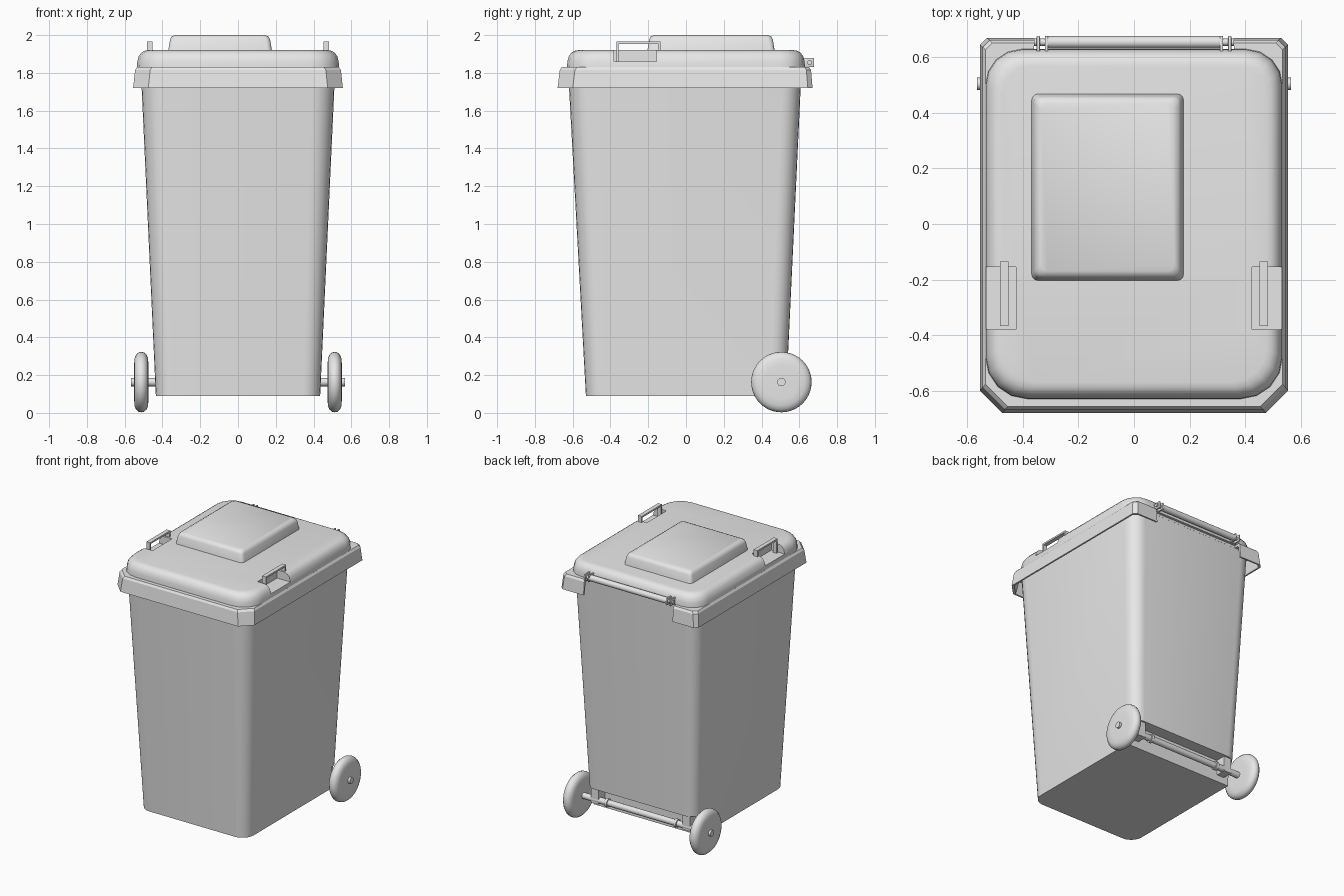
import bpy, bmesh, math
from mathutils import Matrix, Vector

old = bpy.data.objects.get("Cube")
if old:
    bpy.data.objects.remove(old, do_unlink=True)

grey = bpy.data.materials.new("plain_grey")
grey.use_nodes = True
COLOUR = (0.8, 0.8, 0.8, 1)
grey.diffuse_color = COLOUR
grey.node_tree.nodes["Principled BSDF"].inputs["Base Color"].default_value = COLOUR


def finish(bm, name, angle=35):
    bmesh.ops.recalc_face_normals(bm, faces=bm.faces)
    mesh = bpy.data.meshes.new(name)
    bm.to_mesh(mesh)
    bm.free()
    mesh.materials.append(grey)
    ob = bpy.data.objects.new(name, mesh)
    bpy.context.collection.objects.link(ob)
    bpy.ops.object.select_all(action="DESELECT")
    ob.select_set(True)
    bpy.context.view_layer.objects.active = ob
    bpy.ops.object.shade_smooth_by_angle(angle=math.radians(angle))
    return ob


def outline(hx, front, back, z, r_front, r_back, seg):
    """Rectangle with rounded (or chamfered, seg=1) corners."""
    pts = []
    corners = [(1, 1, r_back), (-1, 1, r_back), (-1, -1, r_front), (1, -1, r_front)]
    for k, (sx, sy, r) in enumerate(corners):
        cx = sx * (hx - r)
        cy = back - r if sy > 0 else front + r
        for i in range(seg + 1):
            a = math.pi / 2 * (k + i / seg)
            pts.append(Vector((cx + r * math.cos(a), cy + r * math.sin(a), z)))
    return pts


def loft(name, rings, closed=False, angle=35):
    bm = bmesh.new()
    rows = [[bm.verts.new(p) for p in ring] for ring in rings]
    n = len(rows[0])
    pairs = list(zip(rows, rows[1:]))
    if closed:
        pairs.append((rows[-1], rows[0]))
    else:
        bm.faces.new(rows[0])
        bm.faces.new(rows[-1])
    for a, b in pairs:
        for i in range(n):
            j = (i + 1) % n
            bm.faces.new((a[i], a[j], b[j], b[i]))
    return finish(bm, name, angle)


def box(name, lo, hi, bevel=0):
    lo, hi = Vector(lo), Vector(hi)
    bm = bmesh.new()
    bmesh.ops.create_cube(bm, size=1, matrix=Matrix.Translation((lo + hi) / 2)
                          @ Matrix.Diagonal((*(hi - lo), 1)))
    if bevel:
        bmesh.ops.bevel(bm, geom=bm.edges[:], offset=bevel, segments=2,
                        profile=0.5, affect="EDGES")
    return finish(bm, name)


def turned(name, profile, y, z, seg=32):
    """Solid turned around an x-parallel axis; profile is (x, radius)."""
    rings = [[Vector((x, y + r * math.cos(2 * math.pi * i / seg),
                      z + r * math.sin(2 * math.pi * i / seg))) for i in range(seg)]
             for x, r in profile]
    return loft(name, rings)


def cut(target, lo, hi):
    cutter = box("cutter", lo, hi)
    cutter.hide_render = True
    mod = target.modifiers.new("cut", "BOOLEAN")
    mod.operation = "DIFFERENCE"
    mod.solver = "EXACT"
    mod.object = cutter
    bpy.ops.object.select_all(action="DESELECT")
    target.select_set(True)
    bpy.context.view_layer.objects.active = target
    bpy.ops.object.modifier_apply(modifier=mod.name)
    bpy.data.objects.remove(cutter, do_unlink=True)
    bpy.ops.object.shade_smooth_by_angle(angle=math.radians(35))


# Tapered body with a step at the lower back for the axle
body = loft("body", [
    outline(0.435, -0.53, 0.53, 0.09, 0.09, 0.08, 6),
    outline(0.515, -0.625, 0.612, 1.825, 0.12, 0.10, 6)])
cut(body, (-0.7, 0.45, 0), (0.7, 0.8, 0.25))

# Hollow rim skirt, open at the back for the hinge
rim = loft("rim", [
    outline(0.555, -0.68, 0.67, 1.72, 0.08, 0.025, 1),
    outline(0.545, -0.668, 0.662, 1.815, 0.08, 0.025, 1),
    outline(0.535, -0.658, 0.652, 1.83, 0.08, 0.025, 1),
    outline(0.48, -0.58, 0.57, 1.83, 0.08, 0.025, 1),
    outline(0.48, -0.58, 0.57, 1.812, 0.08, 0.025, 1),
    outline(0.53, -0.652, 0.645, 1.812, 0.08, 0.025, 1),
    outline(0.543, -0.668, 0.658, 1.72, 0.08, 0.025, 1)], closed=True, angle=25)
cut(rim, (-0.36, 0.612, 1.6), (0.36, 0.8, 1.9))

# Lid with rounded edge and two side pockets
lid_steps = [(1.828, 0), (1.86, 0.002), (1.89, 0.01), (1.908, 0.025),
             (1.917, 0.04), (1.92, 0.06)]
lid = loft("lid", [outline(0.535 - d, -0.63 + d, 0.63 - d, z, 0.15 - d / 2, 0.13 - d / 2, 4)
                   for z, d in lid_steps])
for s in (-1, 1):
    xs = sorted((s * 0.425, s * 0.6))
    cut(lid, (xs[0], -0.38, 1.86), (xs[1], -0.155, 2))

# Raised panel, off centre on the lid
panel_steps = [(1.915, 0), (1.975, 0.01), (1.992, 0.018), (2.0, 0.035)]
panel = loft("lid_panel", [
    [p + Vector((-0.095, 0, 0)) for p in
     outline(0.275 - d, -0.205 + d, 0.47 - d, z, 0.025, 0.025, 3)]
    for z, d in panel_steps], angle=50)

for s, side in ((1, "left"), (-1, "right")):
    # Lid handle: thin bar on two legs
    xs = sorted((s * 0.453, s * 0.483))
    box(side + "_handle_bar", (xs[0], -0.368, 1.953), (xs[1], -0.135, 1.965))
    box(side + "_handle_front_leg", (xs[0], -0.368, 1.86), (xs[1], -0.358, 1.96))
    box(side + "_handle_back_leg", (xs[0], -0.146, 1.915), (xs[1], -0.135, 1.96))

    # Hinge plates
    for x in (0.315, 0.345):
        box(side + "_hinge_plate", (s * x - 0.006, 0.59, 1.83),
            (s * x + 0.006, 0.678, 1.88), 0.004)

    # Wheel with rounded tread
    wheel = [(0.474, 0.09), (0.476, 0.125), (0.484, 0.145), (0.498, 0.157), (0.512, 0.16),
             (0.526, 0.157), (0.54, 0.145), (0.548, 0.125), (0.55, 0.09)]
    turned(side + "_wheel", [(s * x, r) for x, r in wheel], 0.505, 0.163, 40)

    # Axle bracket and collar
    xs = sorted((s * 0.34, s * 0.40))
    box(side + "_axle_bracket", (xs[0], 0.44, 0.14), (xs[1], 0.525, 0.26))
    turned(side + "_axle_collar", [(s * 0.27, 0.03), (s * 0.29, 0.03)], 0.505, 0.163, 20)

# Hinge bar, its pin and the wheel axle
turned("hinge_bar", [(-0.31, 0.022), (0.31, 0.022)], 0.655, 1.855, 20)
turned("hinge_pin", [(-0.36, 0.013), (0.36, 0.013)], 0.655, 1.855, 16)
turned("axle", [(-0.566, 0.022), (0.566, 0.022)], 0.505, 0.163, 20)
